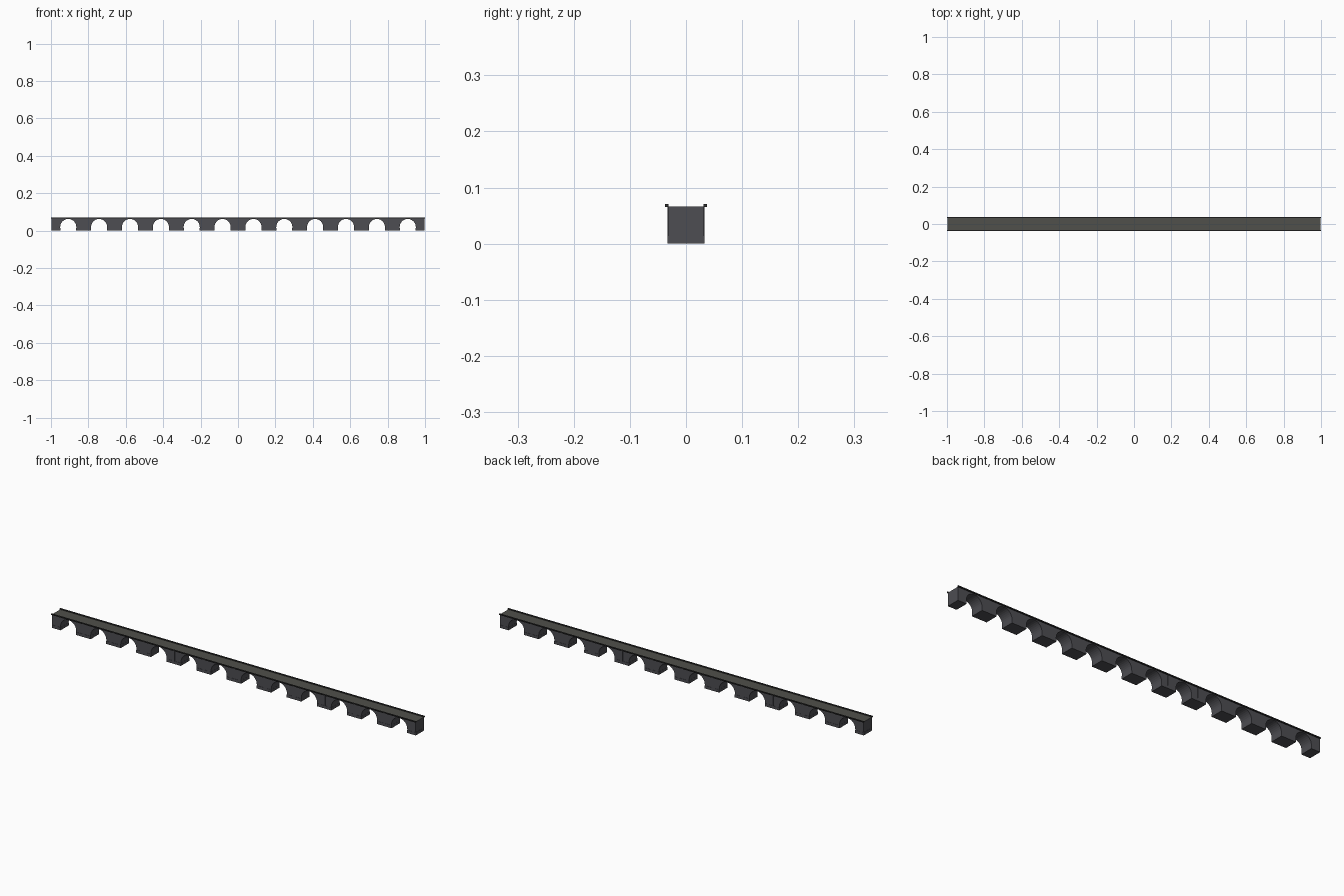
import bpy, bmesh, math

if "Cube" in bpy.data.objects:
    bpy.data.objects.remove(bpy.data.objects["Cube"])

SPANS, PITCH, R, SPRING = 12, 0.165, 0.043, 0.019
HALF_W, DECK_Z, END = 0.032, 0.066, 0.997


def material(name, col):
    m = bpy.data.materials.new(name)
    m.diffuse_color = (*col, 1)
    m.use_nodes = True
    m.node_tree.nodes["Principled BSDF"].inputs["Base Color"].default_value = m.diffuse_color
    return m


stone = material("dark_stone", (0.075, 0.075, 0.085))
road = material("road", (0.08, 0.08, 0.07))
metal = material("dark_metal", (0.03, 0.03, 0.03))


def finish(bm, name, mat):
    bmesh.ops.recalc_face_normals(bm, faces=bm.faces)
    me = bpy.data.meshes.new(name)
    bm.to_mesh(me)
    bm.free()
    me.materials.append(mat)
    ob = bpy.data.objects.new(name, me)
    bpy.context.collection.objects.link(ob)
    return ob


def box(name, x0, x1, y0, y1, z0, z1, mat):
    bm = bmesh.new()
    bmesh.ops.create_cube(bm, size=1)
    for v in bm.verts:
        v.co = ((x0 + x1) / 2 + v.co.x * (x1 - x0),
                (y0 + y1) / 2 + v.co.y * (y1 - y0),
                (z0 + z1) / 2 + v.co.z * (z1 - z0))
    return finish(bm, name, mat)


# arched body: side profile extruded across the width
centres = [(i - (SPANS - 1) / 2) * PITCH for i in range(SPANS)]
profile = [(-END, DECK_Z), (-END, 0)]
for c in centres:
    profile.append((c - R, 0))
    for k in range(17):
        a = math.pi * (1 - k / 16)
        profile.append((c + R * math.cos(a), SPRING + R * math.sin(a)))
    profile.append((c + R, 0))
profile += [(END, 0), (END, DECK_Z)]
bm = bmesh.new()
face = bm.faces.new([bm.verts.new((x, -HALF_W, z)) for x, z in profile])
ext = bmesh.ops.extrude_face_region(bm, geom=[face])
for v in ext["geom"]:
    if isinstance(v, bmesh.types.BMVert):
        v.co.y = HALF_W
bmesh.ops.triangulate(bm, faces=[f for f in bm.faces if len(f.verts) > 4])
body = finish(bm, "arched_body", stone)

# pier feet and pilasters
for i in range(SPANS + 1):
    x = (i - SPANS / 2) * PITCH
    x0 = -END - 0.001 if i == 0 else x - (PITCH / 2 - R) - 0.0005
    x1 = END + 0.001 if i == SPANS else x + (PITCH / 2 - R) + 0.0005
    box("pier_foot", x0, x1, -0.033, 0.033, 0, 0.014, stone)
    if 0 < i < SPANS:
        box("pilaster", x - 0.006, x + 0.006, -0.0328, 0.0328, 0.014, 0.0655, stone)

# road surface and edge rails
box("road_surface", -END, END, -0.031, 0.031, 0.0655, 0.0665, road)
for s in (-1, 1):
    box("edge_rail", -1, 1, s * 0.0345 - 0.003, s * 0.0345 + 0.003, 0.0655, 0.0705, metal)
